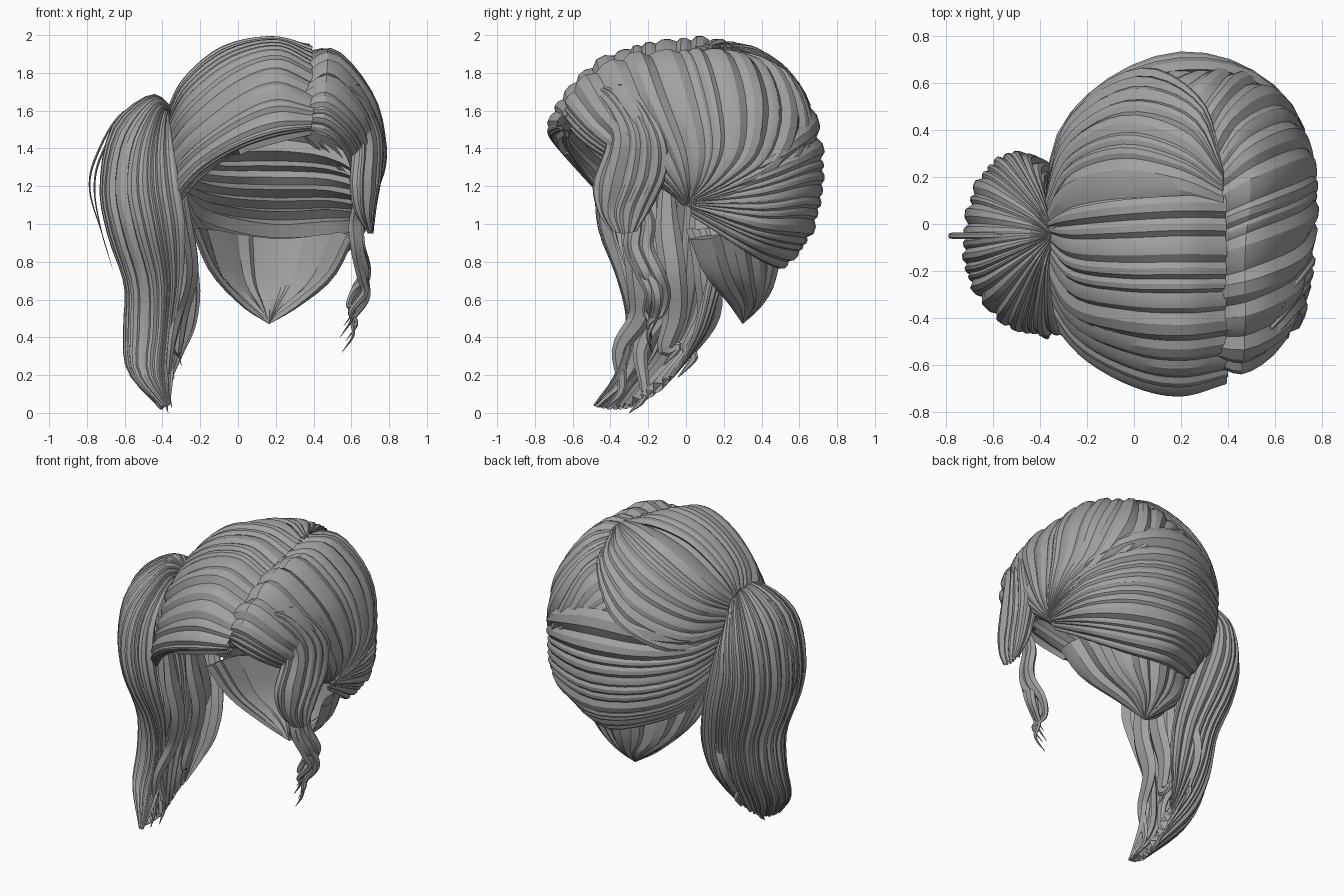
import bpy, math, random
from mathutils import Vector as V

random.seed(4)
hair = bpy.data.materials.new("grey hair")
hair.diffuse_color = (0.36, 0.36, 0.36, 1)
HEAD = V((0.2, 0.03, 1.3))


def spline(pts, t):
    """Smooth curve through pts, t from 0 to 1."""
    n = len(pts) - 1
    f = min(max(t, 0), 1) * n
    i = min(int(f), n - 1)
    f -= i
    b, c = pts[i], pts[i + 1]
    a = pts[i - 1] if i > 0 else b * 2 - c
    d = pts[i + 2] if i + 2 <= n else c * 2 - b
    return 0.5 * (2 * b + (c - a) * f + (2 * a - 5 * b + 4 * c - d) * f ** 2
                  + (3 * b - a - 3 * c + d) * f ** 3)


def make(name, verts, faces):
    me = bpy.data.meshes.new(name)
    me.from_pydata(verts, [], faces)
    me.materials.append(hair)
    ob = bpy.data.objects.new(name, me)
    bpy.context.collection.objects.link(ob)
    bpy.ops.object.select_all(action='DESELECT')
    ob.select_set(True)
    bpy.context.view_layer.objects.active = ob
    bpy.ops.object.shade_smooth_by_angle(angle=math.radians(25))
    return ob


def sheet(name, guides, strands, amp=0.2, centre=None, steps=18, depth=0.035):
    """Thick strands that follow a surface swept through guide curves, each overlapping the next."""
    guides = [[V(p) for p in g] for g in guides]

    def surf(u, v):
        return spline([spline(g, u) for g in guides], v)

    cuts = [0.0]
    for _ in range(strands):
        cuts.append(cuts[-1] + random.uniform(0.5, 1.5))
    cuts = [c / cuts[-1] for c in cuts]
    profile = ((0.0, -0.1), (0.3, 0.8), (0.68, 0.9), (1.06, -0.4), (0.5, None))
    k = len(profile)
    verts, faces = [], []
    for v0, v1 in zip(cuts, cuts[1:]):
        base = len(verts)
        lift = random.uniform(0.7, 1.2)
        thick = depth * random.uniform(0.6, 1.4)
        for i in range(steps + 1):
            u = i / steps
            width = (surf(u, v1) - surf(u, v0)).length
            mid = surf(u, (v0 + v1) / 2)
            along = surf(min(u + 0.02, 1), (v0 + v1) / 2) - surf(max(u - 0.02, 0), (v0 + v1) / 2)
            nrm = along.cross(surf(u, v1) - surf(u, v0))
            nrm = nrm.normalized() if nrm.length > 1e-9 else V((0, 0, 1))
            if nrm.dot(mid - (centre(mid) if centre else HEAD)) < 0:
                nrm.negate()
            for s, h in profile:
                off = -min(thick, width) if h is None else h * lift * amp * min(width, 0.13)
                verts.append(surf(u, min(v0 + (v1 - v0) * s, 1)) + nrm * off)
        for i in range(steps):
            for j in range(k):
                a, b = base + i * k + j, base + i * k + (j + 1) % k
                faces.append((a, b, b + k, a + k))
    return make(name, verts, faces)


def lock(name, pts, width, flat=0.5, steps=28, sides=6, root=0.4):
    """Tapered lock of hair along a curve."""
    pts = [V(p) for p in pts]
    verts, faces = [], []
    for i in range(steps + 1):
        t = i / steps
        d = (spline(pts, t + 0.02) - spline(pts, t - 0.02)).normalized()
        side = d.cross(V((1, 0, 0))).normalized()
        up = side.cross(d)
        r = width * min(root + 3 * t, 1) * min(1, 0.04 + 1.7 * (1 - t))
        for j in range(sides):
            a = 2 * math.pi * j / sides
            verts.append(spline(pts, t) + side * r * math.cos(a) + up * r * flat * math.sin(a))
    for i in range(steps):
        for j in range(sides):
            a, b = i * sides + j, i * sides + (j + 1) % sides
            faces.append((a, b, b + sides, a + sides))
    faces += [tuple(range(sides)), tuple(range(steps * sides, (steps + 1) * sides))]
    return make(name, verts, faces)


# Swept top and fringe, parting to left side
sheet("top_sweep", [
    [(.39, .12, 1.93), (.18, .12, 1.98), (-.08, .1, 1.93), (-.28, .06, 1.77), (-.38, 0, 1.6)],
    [(.39, -.2, 1.87), (.2, -.2, 1.95), (-.05, -.2, 1.89), (-.27, -.17, 1.72), (-.38, -.06, 1.52)],
    [(.39, -.43, 1.78), (.2, -.45, 1.86), (-.03, -.43, 1.78), (-.26, -.36, 1.59), (-.38, -.15, 1.42)],
    [(.4, -.59, 1.65), (.2, -.62, 1.71), (0, -.59, 1.63), (-.24, -.47, 1.45), (-.38, -.25, 1.3)],
    [(.39, -.68, 1.52), (.2, -.73, 1.5), (0, -.69, 1.43), (-.2, -.58, 1.31), (-.35, -.42, 1.15)],
    [(.38, -.6, 1.49), (.2, -.62, 1.45), (0, -.6, 1.38), (-.18, -.52, 1.25), (-.32, -.4, 1.1)]], 15)

# Crown, swept back to the ponytail
sheet("crown_sweep", [
    [(.38, .03, 1.92), (.18, .03, 1.96), (-.08, .0, 1.89), (-.28, -.02, 1.73), (-.38, -.05, 1.57)],
    [(.38, .16, 1.95), (.2, .28, 1.95), (-.05, .34, 1.86), (-.28, .25, 1.68), (-.39, .03, 1.53)],
    [(.38, .22, 1.95), (.25, .47, 1.87), (-.03, .54, 1.7), (-.29, .37, 1.54), (-.39, .05, 1.46)],
    [(.38, .24, 1.94), (.29, .53, 1.82), (.04, .67, 1.56), (-.26, .48, 1.38), (-.39, .06, 1.4)]], 9)

# Right side, parting down to the ear
sheet("right_sweep", [
    [(.37, -.58, 1.5), (.47, -.59, 1.47), (.56, -.48, 1.38), (.61, -.25, 1.25), (.63, -.1, 1.17), (.62, -.02, 1.1)],
    [(.36, -.6, 1.63), (.48, -.62, 1.65), (.64, -.49, 1.5), (.7, -.25, 1.32), (.7, -.1, 1.2), (.66, 0, 1.1)],
    [(.36, -.42, 1.76), (.5, -.4, 1.84), (.68, -.3, 1.63), (.74, -.14, 1.38), (.74, -.05, 1.23), (.68, .01, 1.11)],
    [(.36, -.15, 1.84), (.5, -.1, 1.9), (.7, -.02, 1.68), (.77, .05, 1.42), (.76, .05, 1.25), (.69, .02, 1.12)],
    [(.36, .1, 1.9), (.52, .18, 1.9), (.69, .25, 1.68), (.76, .26, 1.42), (.76, .17, 1.25), (.7, .02, 1.12)],
    [(.34, .25, 1.91), (.45, .42, 1.84), (.61, .5, 1.6), (.7, .43, 1.35), (.75, .25, 1.22), (.7, .03, 1.12)],
    [(.26, .45, 1.83), (.34, .57, 1.75), (.44, .65, 1.5), (.61, .54, 1.27), (.73, .28, 1.18), (.7, .03, 1.11)],
    [(.05, .6, 1.65), (.15, .65, 1.6), (.35, .66, 1.45), (.6, .54, 1.23), (.72, .28, 1.16), (.7, .03, 1.11)]], 18)

# Back, wrapped from the right ear to the ponytail
sheet("back_wrap", [
    [(.7, .03, 1.13), (.69, .42, 1.36), (.5, .62, 1.53), (.2, .66, 1.62), (-.1, .57, 1.57), (-.3, .36, 1.48), (-.38, .05, 1.45)],
    [(.7, .03, 1.12), (.72, .4, 1.2), (.5, .64, 1.28), (.2, .72, 1.3), (-.1, .61, 1.3), (-.32, .38, 1.32), (-.38, .03, 1.36)],
    [(.69, .03, 1.1), (.7, .4, 1.05), (.5, .61, 1.06), (.2, .69, 1.05), (-.1, .59, 1.08), (-.3, .36, 1.15), (-.37, .03, 1.28)],
    [(.68, .03, 1.08), (.65, .35, .93), (.46, .52, .88), (.2, .61, .87), (-.06, .5, .91), (-.25, .3, 1.0), (-.35, .02, 1.2)],
    [(.64, .03, 1.04), (.58, .3, .86), (.42, .42, .79), (.2, .5, .76), (-.02, .4, .82), (-.2, .25, .91), (-.33, 0, 1.1)]],
    12, depth=0.06)

# Nape, gathered to a point
sheet("nape", [
    [(.6, .02, .92), (.5, .1, .73), (.32, .23, .57), (.165, .3, .47)],
    [(.54, .3, .95), (.43, .34, .72), (.28, .36, .58), (.165, .3, .47)],
    [(.2, .5, .92), (.18, .45, .7), (.17, .39, .57), (.165, .3, .47)],
    [(-.15, .28, .97), (-.07, .33, .72), (.06, .36, .58), (.165, .3, .47)],
    [(-.24, .0, .97), (-.14, .1, .75), (.02, .23, .57), (.165, .3, .47)]], 10, steps=10, depth=0.02)

# Ponytail: an open fan in a front half and a back half that share the outer guide
tail = [V(p) for p in ((-.35, -.05, 1.55), (-.45, -.05, 1.4), (-.46, -.06, 1.2), (-.42, -.08, .95),
                       (-.38, -.1, .7), (-.4, -.12, .45), (-.42, -.2, .22), (-.38, -.3, .04))]


def tail_axis(p):
    return min((spline(tail, i / 30) for i in range(31)), key=lambda q: (q - p).length)


outer = [(-.35, -.05, 1.62), (-.46, -.04, 1.68), (-.66, -.05, 1.52), (-.72, -.06, 1.2), (-.68, -.08, .95),
         (-.59, -.08, .68), (-.6, -.1, .45), (-.58, -.2, .23), (-.4, -.36, .02)]
sheet("ponytail_front", [
    [(-.35, -.07, 1.58), (-.36, -.2, 1.56), (-.34, -.38, 1.4), (-.31, -.46, 1.2), (-.28, -.45, .98),
     (-.29, -.36, .72), (-.33, -.3, .47), (-.34, -.36, .22), (-.36, -.48, .04)],
    [(-.35, -.06, 1.6), (-.42, -.18, 1.62), (-.5, -.36, 1.43), (-.52, -.43, 1.2), (-.48, -.43, .97),
     (-.42, -.34, .7), (-.42, -.31, .45), (-.44, -.36, .22), (-.37, -.49, .04)],
    [(-.35, -.05, 1.62), (-.46, -.12, 1.67), (-.63, -.22, 1.49), (-.69, -.24, 1.2), (-.65, -.26, .95),
     (-.57, -.23, .68), (-.57, -.23, .45), (-.56, -.3, .22), (-.4, -.46, .03)], outer],
    12, amp=0.3, centre=tail_axis, steps=28, depth=0.045)
sheet("ponytail_back", [
    outer,
    [(-.35, -.04, 1.61), (-.44, .05, 1.64), (-.6, .16, 1.47), (-.66, .18, 1.2), (-.62, .16, .95),
     (-.54, .12, .7), (-.53, .06, .45), (-.5, -.06, .25), (-.38, -.25, .05)],
    [(-.35, -.03, 1.6), (-.4, .1, 1.6), (-.49, .27, 1.43), (-.51, .3, 1.2), (-.45, .27, .95),
     (-.38, .19, .7), (-.36, .12, .47), (-.36, .04, .33), (-.36, -.08, .18)],
    [(-.35, -.02, 1.57), (-.37, .06, 1.5), (-.38, .2, 1.38), (-.32, .2, 1.2), (-.25, .17, .95),
     (-.2, .13, .68), (-.22, .08, .47), (-.28, .02, .33), (-.34, -.06, .2)]],
    12, amp=0.3, centre=tail_axis, steps=28, depth=0.045)

# Loose inner strands of the ponytail
for k, (x, y, tx, ty, tz) in enumerate([(-.36, .08, -.38, -.04, .19), (-.27, -.1, -.3, -.12, .25),
                                        (-.3, -.28, -.35, -.42, .03), (-.42, -.18, -.37, -.3, 0)]):
    lock("ponytail_inner_%d" % k, [(x - .04, y, 1.3), (x, y, 1.0), (x + .03, y + .03, .75), (x - .02, y + .04, .52),
                                   ((x + tx) / 2 - .03, (y + ty) / 2, .34), (tx - .02, ty + .08, tz + .1),
                                   (tx, ty, tz)], 0.07)
for k, w in enumerate((.0, .025)):
    lock("ponytail_flyaway_%d" % k, [(-.42, -.05, 1.66), (-.62 + w, -.05, 1.58), (-.75 + w, -.05, 1.36),
                                     (-.785 + w, -.05, 1.18), (-.72, -.05, .95), (-.66, -.05, .75)], 0.014)

# Wide lock curling in front of the right ear
sheet("side_lock", [
    [(.45, -.58, 1.56), (.56, -.46, 1.58), (.6, -.38, 1.42), (.59, -.44, 1.22), (.61, -.43, 1.08), (.67, -.39, .98)],
    [(.45, -.61, 1.62), (.58, -.5, 1.64), (.66, -.41, 1.45), (.65, -.48, 1.22), (.66, -.46, 1.07), (.69, -.4, .97)],
    [(.45, -.58, 1.67), (.61, -.42, 1.7), (.73, -.28, 1.49), (.73, -.3, 1.25), (.71, -.36, 1.07), (.71, -.34, .95)],
    [(.45, -.54, 1.7), (.62, -.32, 1.73), (.75, -.15, 1.5), (.75, -.12, 1.3), (.72, -.2, 1.1), (.71, -.27, .96)],
    [(.45, -.5, 1.68), (.6, -.28, 1.68), (.68, -.13, 1.5), (.67, -.1, 1.3), (.66, -.18, 1.1), (.68, -.27, .97)]],
    8, amp=0.25, centre=lambda p: V((.64, -.28, p.z)), steps=24, depth=0.03)

# Curling tendrils below the wide lock
for k, (dx, dy, end, w) in enumerate([(0, 0, 0, .04), (.02, .04, .06, .04), (-.01, -.04, .08, .04), (.01, -.02, .14, .04)]):
    c = -.07 if k % 2 else 0
    lock("tendril_%d" % k, [(.65, -.32 + dy, 1.22), (.62 + dx, -.24 + dy, 1.03), (.63 + dx, -.25 + dy, .88),
                            (.66 + dx, -.19 + dy, .74), (.68 + dx + c, -.15 + dy, .61 + end / 3),
                            (.61 + dx + c / 2, -.17 + dy, .5 + end / 2), (.61 + dx, -.2, .41 + end),
                            (.55 + dx, -.18, .32 + end)], w, 0.7, steps=36)
